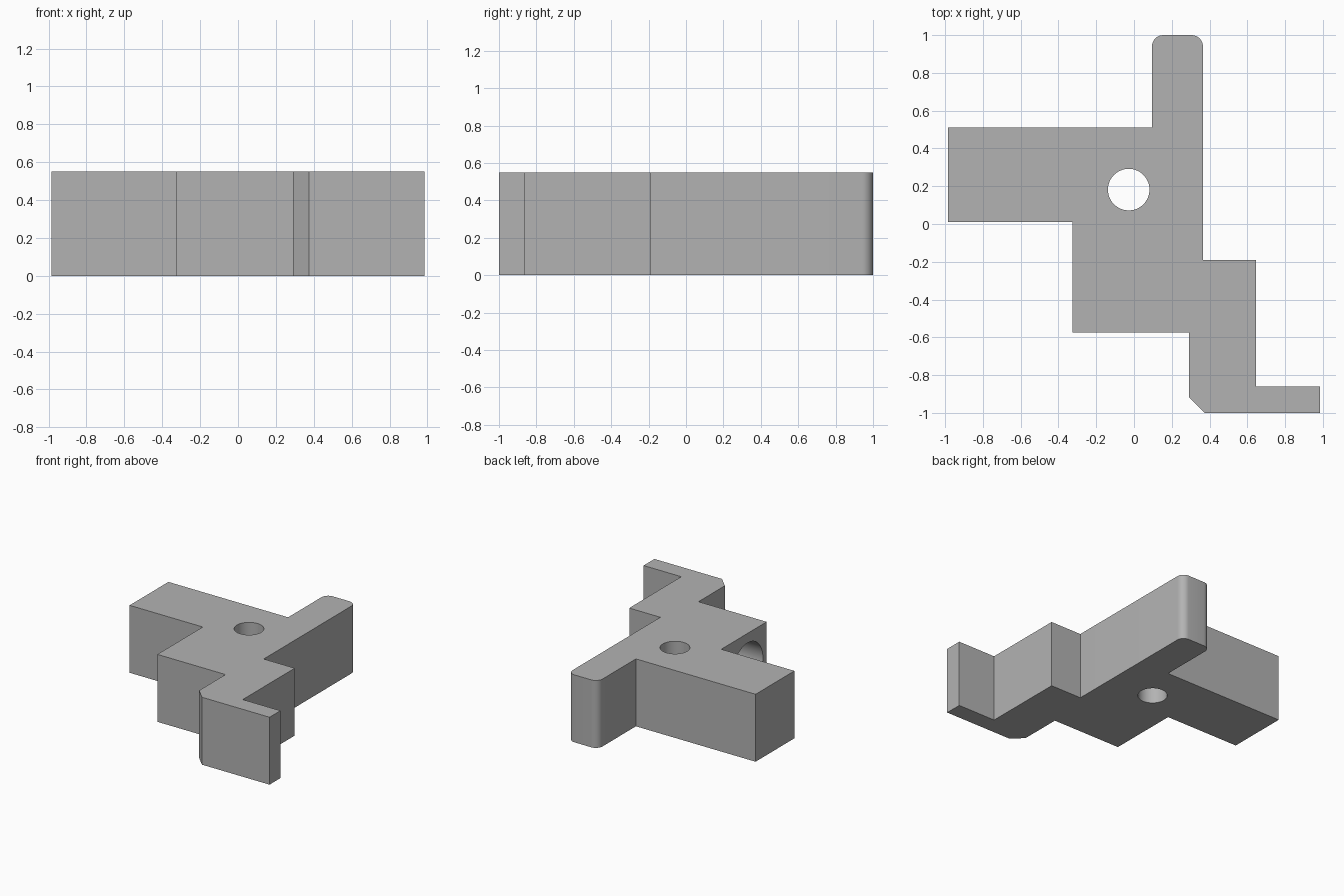
import bpy, bmesh, math
from mathutils import Vector

HEIGHT = 0.55

cube = bpy.data.objects.get("Cube")
if cube:
    bpy.data.objects.remove(cube, do_unlink=True)

grey = bpy.data.materials.new("light_grey")
grey.use_nodes = True
colour = (0.45, 0.45, 0.45, 1)
grey.diffuse_color = colour
grey.node_tree.nodes["Principled BSDF"].inputs["Base Color"].default_value = colour


def rounded(cx, cy, r, start, steps=8):
    """Quarter arc, clockwise from the start angle in degrees."""
    angles = [math.radians(start - 90 * i / steps) for i in range(steps + 1)]
    return [(cx + r * math.cos(a), cy + r * math.sin(a)) for a in angles]


def extrude_profile(name, points, height):
    bm = bmesh.new()
    face = bm.faces.new([bm.verts.new((x, y, 0)) for x, y in points])
    grown = bmesh.ops.extrude_face_region(bm, geom=[face])["geom"]
    verts = [g for g in grown if isinstance(g, bmesh.types.BMVert)]
    bmesh.ops.translate(bm, verts=verts, vec=Vector((0, 0, height)))
    bmesh.ops.recalc_face_normals(bm, faces=bm.faces)
    mesh = bpy.data.meshes.new(name)
    bm.to_mesh(mesh)
    bm.free()
    obj = bpy.data.objects.new(name, mesh)
    bpy.context.collection.objects.link(obj)
    obj.data.materials.append(grey)
    return obj


def drill(obj, radius, depth, location, rotation=(0, 0, 0)):
    """Cut a round hole and remove the cutter."""
    bpy.ops.mesh.primitive_cylinder_add(vertices=64, radius=radius, depth=depth,
                                        location=location, rotation=rotation)
    cutter = bpy.context.object
    cutter.hide_render = True
    cutter.data.materials.append(grey)
    mod = obj.modifiers.new("hole", "BOOLEAN")
    mod.operation = "DIFFERENCE"
    mod.solver = "EXACT"
    mod.object = cutter
    bpy.ops.object.select_all(action="DESELECT")
    bpy.context.view_layer.objects.active = obj
    obj.select_set(True)
    bpy.ops.object.modifier_apply(modifier=mod.name)
    bpy.data.objects.remove(cutter, do_unlink=True)


# Stepped outline: side arm, rounded post, steps, chamfered foot
outline = [(-0.985, 0.01), (-0.985, 0.51), (0.095, 0.51)]
outline += rounded(0.155, 0.94, 0.06, 180)
outline += rounded(0.305, 0.94, 0.06, 90)
outline += [(0.365, -0.19), (0.645, -0.19), (0.645, -0.86), (0.985, -0.86),
            (0.985, -1), (0.375, -1), (0.29, -0.915), (0.29, -0.575),
            (-0.325, -0.575), (-0.325, 0.01)]
bracket = extrude_profile("stepped_bracket", outline, HEIGHT)

# Vertical through hole, then blind hole in the side of the central block
drill(bracket, 0.11, 2, (-0.028, 0.182, HEIGHT / 2))
drill(bracket, 0.197, 0.8, (-0.325, -0.33, HEIGHT / 2), (0, math.pi / 2, 0))

bpy.ops.object.shade_smooth_by_angle(angle=math.radians(30))
